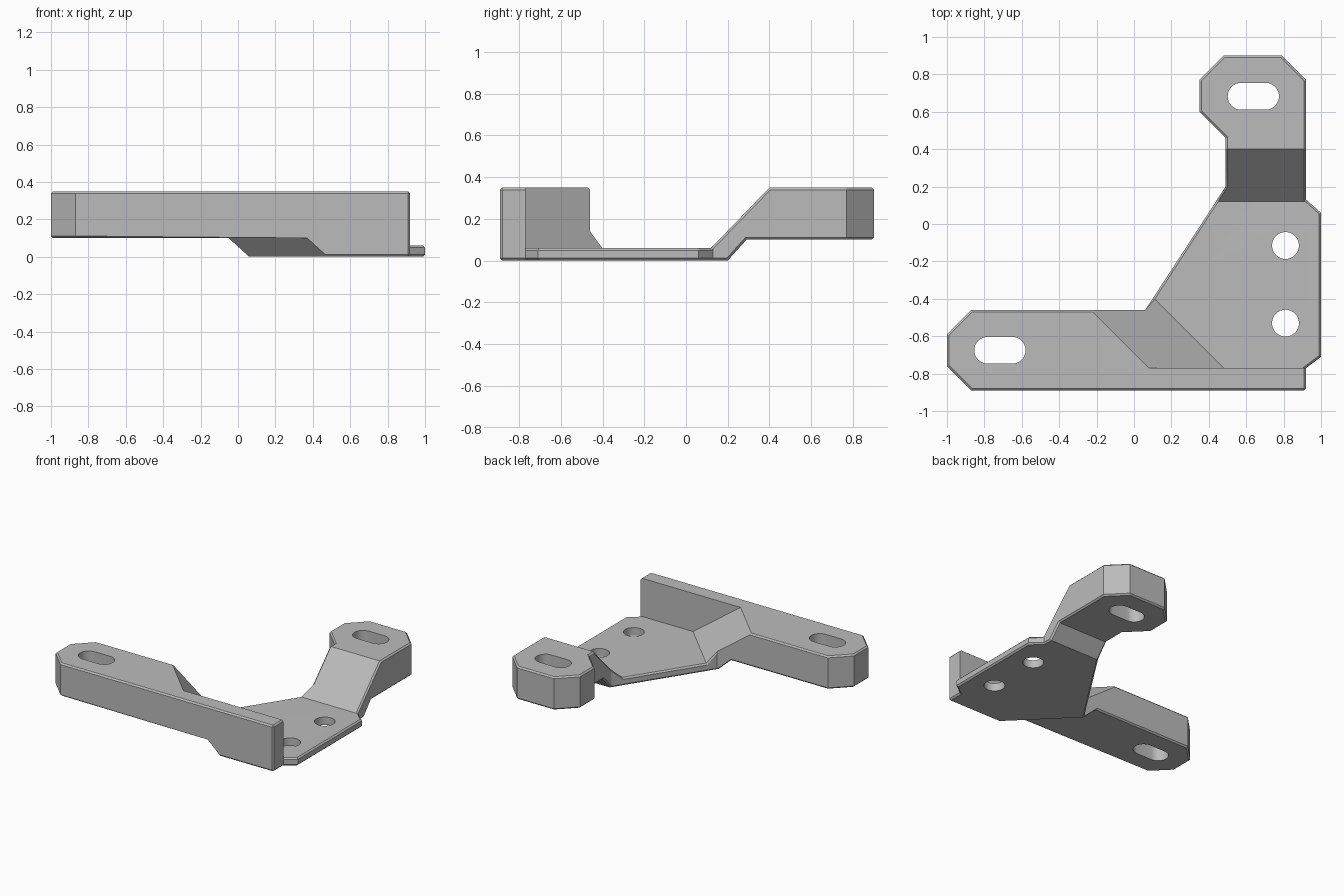
import bpy, bmesh, math
from mathutils import Vector

cube = bpy.data.objects.get("Cube")
if cube:
    bpy.data.objects.remove(cube, do_unlink=True)

grey = bpy.data.materials.new("plain grey")
grey.use_nodes = True
colour = (0.5, 0.5, 0.5, 1)
grey.diffuse_color = colour
grey.node_tree.nodes["Principled BSDF"].inputs["Base Color"].default_value = colour


def loft(name, start, end):
    """Solid between two matching loops of 3D points."""
    bm = bmesh.new()
    a = [bm.verts.new(p) for p in start]
    b = [bm.verts.new(p) for p in end]
    bm.faces.new(a)
    bm.faces.new(b)
    n = len(a)
    for i in range(n):
        j = (i + 1) % n
        bm.faces.new((a[i], a[j], b[j], b[i]))
    bmesh.ops.recalc_face_normals(bm, faces=bm.faces)
    mesh = bpy.data.meshes.new(name)
    bm.to_mesh(mesh)
    bm.free()
    mesh.materials.append(grey)
    obj = bpy.data.objects.new(name, mesh)
    bpy.context.collection.objects.link(obj)
    return obj


def plan_prism(name, points, low, high):
    return loft(name, [(x, y, low) for x, y in points], [(x, y, high) for x, y in points])


def cut(body, cutter):
    """Subtract the cutter from the body, then discard it."""
    cutter.hide_render = True
    mod = body.modifiers.new("cut", 'BOOLEAN')
    mod.operation = 'DIFFERENCE'
    mod.solver = 'EXACT'
    mod.object = cutter
    bpy.context.view_layer.objects.active = body
    bpy.ops.object.modifier_apply(modifier=mod.name)
    bpy.data.objects.remove(cutter, do_unlink=True)


def slot(x, y, half_length, radius=0.072, steps=16):
    """Rounded slot outline; a plain circle when half_length is zero."""
    points = []
    for side in (1, -1):
        for i in range(steps + (half_length > 0)):
            a = math.pi * i / steps - math.pi / 2
            points.append((x + side * (half_length + radius * math.cos(a)),
                           y + side * radius * math.sin(a)))
    return points


# Whole bracket in plan: front arm, mounting plate, rear arm
top, plate_top, arm_bottom, wall_y = 0.35, 0.06, 0.1, -0.77
outline = [(-1, -0.76), (-0.87, -0.89), (0.92, -0.89), (0.92, wall_y),
           (1, -0.71), (1, 0.06), (0.92, 0.13), (0.92, 0.77), (0.79, 0.9),
           (0.48, 0.9), (0.35, 0.77), (0.35, 0.6), (0.49, 0.46), (0.49, 0.2),
           (0.06, -0.46), (-0.87, -0.46), (-1, -0.59)]
bracket = plan_prism("bracket", outline, 0, top)

# Space beneath the front arm, with a ramp running diagonally across it
front_profile = [(-4, arm_bottom), (-0.52, arm_bottom), (-0.41, 0), (-0.3, -0.1), (-4, -0.1)]
cut(bracket, loft("front_underside",
                  [((s + 3) / 2, (s - 3) / 2, z) for s, z in front_profile],
                  [((s - 3) / 2, (s + 3) / 2, z) for s, z in front_profile]))

# Space beneath the rear arm
rear_profile = [(0.1, -0.1), (0.2, 0), (0.29, arm_bottom), (2, arm_bottom), (2, -0.1)]
cut(bracket, loft("rear_underside",
                  [(-2, y, z) for y, z in rear_profile],
                  [(2, y, z) for y, z in rear_profile]))


# Pocket over the plate, bounded by the front wall and both ramps
def pocket_loop(z):
    rise = z - plate_top
    s = -0.29 - rise * 1.38
    y = 0.12 + rise * 0.966
    return [(s - wall_y, wall_y, z), (2, wall_y, z), (2, y, z), (s - y, y, z)]


cut(bracket, loft("pocket", pocket_loop(plate_top), pocket_loop(0.4)))

# Chamfer the square outer edges
bm = bmesh.new()
bm.from_mesh(bracket.data)
bmesh.ops.remove_doubles(bm, verts=bm.verts, dist=0.0005)
bmesh.ops.dissolve_limit(bm, angle_limit=0.01, verts=bm.verts, edges=bm.edges)
bm.normal_update()
rims = []
for e in bm.edges:
    on_wall = all(abs(v.co.y - wall_y) < 0.002 for v in e.verts)
    if e.is_manifold and not on_wall and e.calc_face_angle_signed(0) > math.radians(60):
        rims.append(e)
bmesh.ops.bevel(bm, geom=rims, offset=0.011, offset_type='OFFSET', segments=1,
                affect='EDGES', clamp_overlap=False)
bmesh.ops.recalc_face_normals(bm, faces=bm.faces)
bm.to_mesh(bracket.data)
bm.free()

# Adjustment slots in the arms and round holes in the plate
for x, y, half in ((-0.717, -0.675, 0.065), (0.638, 0.683, 0.065),
                   (0.81, -0.115, 0), (0.81, -0.53, 0)):
    cut(bracket, plan_prism("hole", slot(x, y, half), -0.2, 0.6))

bpy.ops.object.select_all(action='DESELECT')
bracket.select_set(True)
bpy.context.view_layer.objects.active = bracket
bpy.ops.object.shade_smooth_by_angle(angle=math.radians(25))
